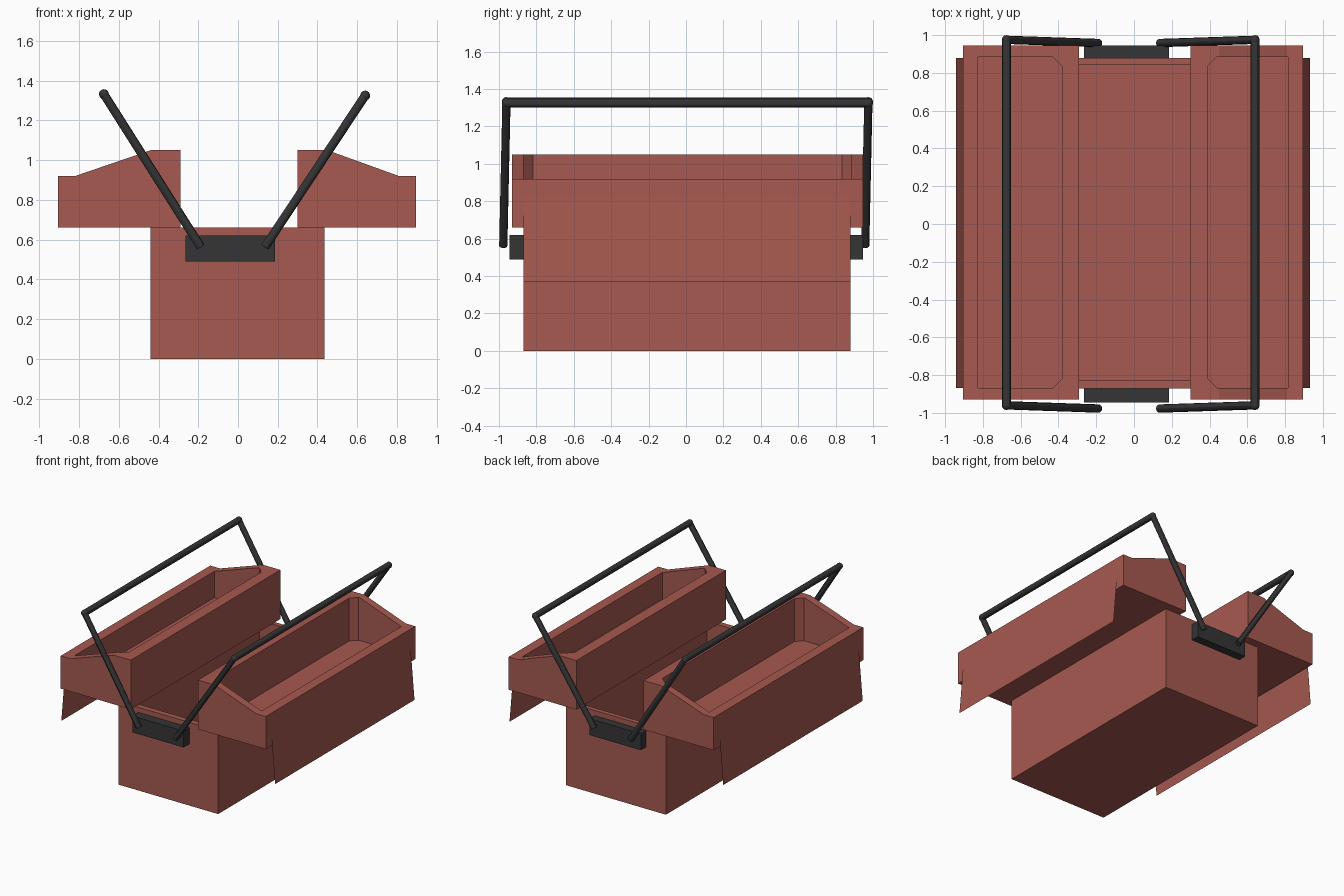
import bpy, bmesh
from mathutils import Vector

if "Cube" in bpy.data.objects:
    bpy.data.objects.remove(bpy.data.objects["Cube"])


def material(name, rgb):
    m = bpy.data.materials.new(name)
    m.diffuse_color = (*rgb, 1)
    m.use_nodes = True
    m.node_tree.nodes["Principled BSDF"].inputs["Base Color"].default_value = m.diffuse_color
    return m


RED = material("red_paint", (0.38, 0.10, 0.08))
BLACK = material("black_plastic", (0.035, 0.035, 0.035))


def finish(name, bm, mat):
    bmesh.ops.recalc_face_normals(bm, faces=bm.faces)
    me = bpy.data.meshes.new(name)
    bm.to_mesh(me)
    bm.free()
    me.materials.append(mat)
    ob = bpy.data.objects.new(name, me)
    bpy.context.collection.objects.link(ob)
    return ob


def prism(name, outline, vec, mat):
    """Extrude a flat outline of 3D points along vec."""
    bm = bmesh.new()
    face = bm.faces.new([bm.verts.new(p) for p in outline])
    res = bmesh.ops.extrude_face_region(bm, geom=[face], use_keep_orig=True)
    verts = [g for g in res["geom"] if isinstance(g, bmesh.types.BMVert)]
    bmesh.ops.translate(bm, verts=verts, vec=vec)
    return finish(name, bm, mat)


def box(name, x, y, z, mat):
    pts = [(x[0], y[0], z[0]), (x[1], y[0], z[0]), (x[1], y[1], z[0]), (x[0], y[1], z[0])]
    return prism(name, pts, (0, 0, z[1] - z[0]), mat)


def carve(ob, cutter):
    """Subtract the cutter, then remove it."""
    mod = ob.modifiers.new("cavity", "BOOLEAN")
    mod.operation = "DIFFERENCE"
    mod.solver = "EXACT"
    mod.object = cutter
    bpy.context.view_layer.objects.active = ob
    bpy.ops.object.modifier_apply(modifier=mod.name)
    bpy.data.objects.remove(cutter)


# Open base box
base = box("base_box", (-0.44, 0.435), (-0.87, 0.88), (0, 0.66), RED)
carve(base, box("cutter", (-0.40, 0.395), (-0.825, 0.843), (0.04, 0.8), RED))

# Sloped trays with chamfered cavities, and thin hanging side panels
for side, s, inner, outer in (("left", -1, 0.29, 0.905), ("right", 1, 0.30, 0.895)):
    profile = [(inner, 0.66), (outer, 0.66), (outer, 0.92), (outer - 0.085, 0.92),
               (inner + 0.15, 1.05), (inner, 1.05)]
    tray = prism(side + "_tray", [(s * x, -0.93, z) for x, z in profile], (0, 1.875, 0), RED)
    a, b, c, y0, y1 = inner + 0.09, outer - 0.08, 0.05, -0.868, 0.885
    plan = [(a, y0 + c), (a + c, y0), (b, y0), (b, y1), (a + c, y1), (a, y1 - c)]
    carve(tray, prism("cutter", [(s * x, y, 0.71) for x, y in plan], (0, 0, 0.5), RED))

    bm = bmesh.new()
    edge = outer + 0.038
    bm.faces.new([bm.verts.new(p) for p in (
        (s * outer, -0.868, 0.82), (s * edge, -0.868, 0.37),
        (s * edge, 0.88, 0.37), (s * outer, 0.88, 0.82))])
    finish(side + "_side_panel", bm, RED)

# Pivot brackets on both ends
box("front_bracket", (-0.265, 0.185), (-0.945, -0.87), (0.49, 0.62), BLACK)
box("back_bracket", (-0.265, 0.185), (0.88, 0.945), (0.49, 0.62), BLACK)


def rod(bm, p, q, r):
    p, q = Vector(p), Vector(q)
    d = q - p
    mat = d.to_track_quat("Z", "Y").to_matrix().to_4x4()
    mat.translation = (p + q) / 2
    bmesh.ops.create_cone(bm, cap_ends=True, segments=12, radius1=r, radius2=r,
                          depth=d.length, matrix=mat)


# Folding handles: two legs, a crossbar and rounded corners
for side, foot, top in (("left", (-0.187, 0.562), (-0.675, 1.332)),
                        ("right", (0.135, 0.562), (0.64, 1.325))):
    bm = bmesh.new()
    tops = [(top[0], -0.96, top[1]), (top[0], 0.975, top[1])]
    for y, t in zip((-0.977, 0.958), tops):
        rod(bm, (foot[0], y, foot[1]), t, 0.022)
        res = bmesh.ops.create_uvsphere(bm, u_segments=12, v_segments=8, radius=0.025)
        bmesh.ops.translate(bm, verts=res["verts"], vec=t)
    rod(bm, *tops, 0.024)
    ob = finish(side + "_handle", bm, BLACK)
    bpy.ops.object.select_all(action="DESELECT")
    ob.select_set(True)
    bpy.context.view_layer.objects.active = ob
    bpy.ops.object.shade_smooth_by_angle()
